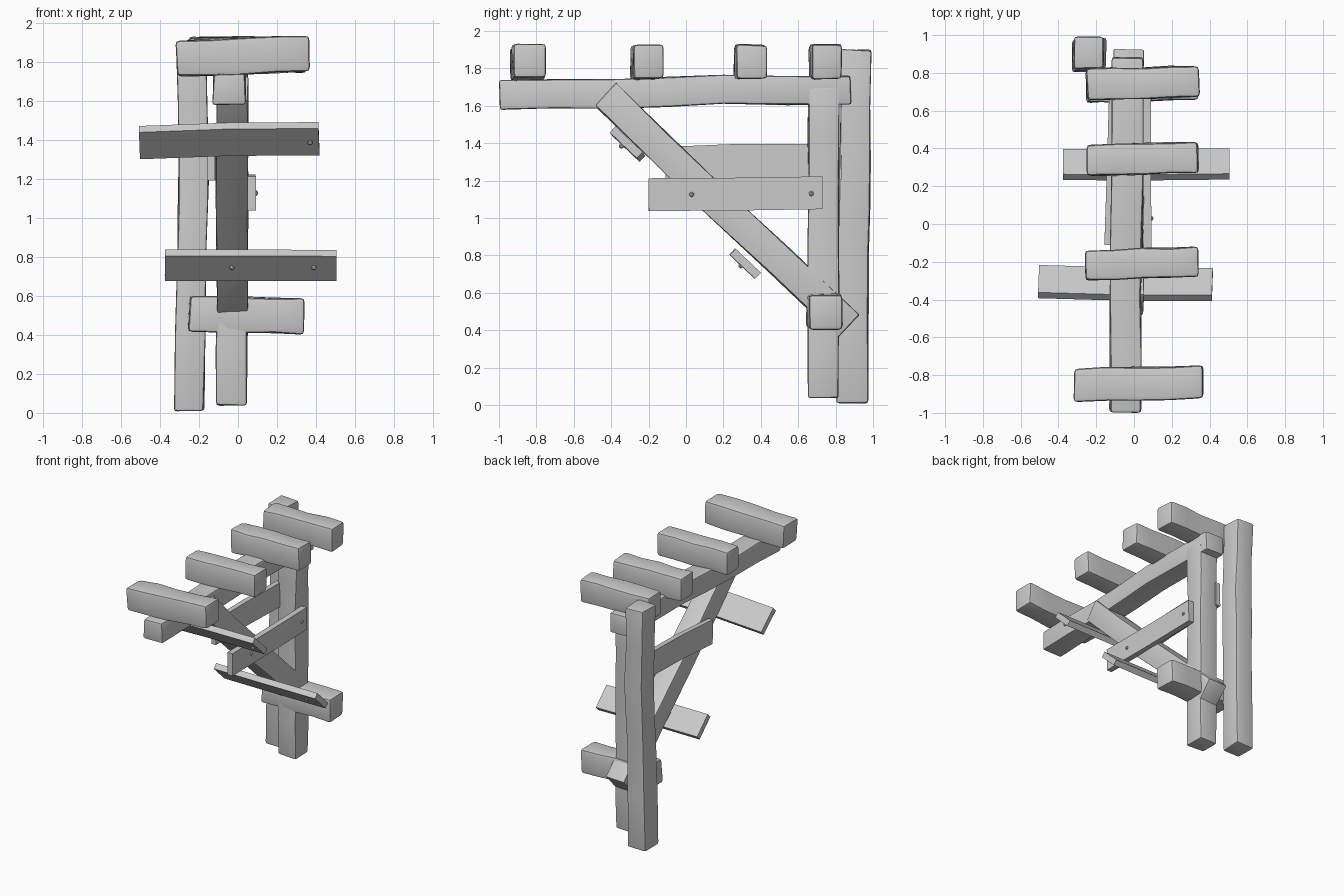
import bpy, bmesh, math, random
from mathutils import Vector

random.seed(4)
if "Cube" in bpy.data.objects:
    bpy.data.objects.remove(bpy.data.objects["Cube"], do_unlink=True)

wood = bpy.data.materials.new("grey_wood")
wood.use_nodes = True
GREY = (0.6, 0.6, 0.6, 1)
wood.diffuse_color = GREY
wood.node_tree.nodes["Principled BSDF"].inputs["Base Color"].default_value = GREY


def finish(bm, name):
    bmesh.ops.recalc_face_normals(bm, faces=bm.faces)
    mesh = bpy.data.meshes.new(name)
    bm.to_mesh(mesh)
    bm.free()
    mesh.materials.append(wood)
    ob = bpy.data.objects.new(name, mesh)
    bpy.context.collection.objects.link(ob)
    bpy.ops.object.select_all(action="DESELECT")
    ob.select_set(True)
    bpy.context.view_layer.objects.active = ob
    bpy.ops.object.shade_smooth_by_angle(angle=math.radians(35))
    return ob


def timber(name, path, width, height, side, steps=1, wobble=0.0, bevel=0.0):
    """Four-sided length of wood swept along a path; side is the width direction."""
    pts = [Vector(p) for p in path]
    line = [a.lerp(b, i / steps) for a, b in zip(pts, pts[1:]) for i in range(steps)]
    line.append(pts[-1])
    along = (pts[-1] - pts[0]).normalized()
    side = Vector(side).normalized()
    side = (side - along * side.dot(along)).normalized()
    up = along.cross(side)
    bm = bmesh.new()
    rings = []
    for p in line:
        ring = []
        for u, v in ((-1, -1), (1, -1), (1, 1), (-1, 1)):
            offset = side * (u * width / 2) + up * (v * height / 2)
            shake = Vector([random.uniform(-wobble, wobble) for _ in range(3)])
            ring.append(bm.verts.new(p + offset + shake))
        rings.append(ring)
    for a, b in zip(rings, rings[1:]):
        for i in range(4):
            j = (i + 1) % 4
            bm.faces.new((a[i], a[j], b[j], b[i]))
    bm.faces.new(rings[0])
    bm.faces.new(rings[-1])
    bmesh.ops.recalc_face_normals(bm, faces=bm.faces)
    if bevel:
        sharp = [e for e in bm.edges if e.calc_face_angle(0) > 0.8]
        bmesh.ops.bevel(bm, geom=sharp, offset=bevel, segments=2,
                        profile=0.6, affect="EDGES")
    return finish(bm, name)


def hewn(name, path, width, height, side, bevel=0.016):
    return timber(name, path, width, height, side, 2, 0.005, bevel)


def nail(name, place):
    bm = bmesh.new()
    bmesh.ops.create_icosphere(bm, subdivisions=1, radius=0.015)
    bmesh.ops.translate(bm, verts=bm.verts, vec=place)
    finish(bm, name)


X, Y = (1, 0, 0), (0, 1, 0)

# Upright posts
hewn("back_post", [(-0.25, 0.89, 0.01), (-0.24, 0.895, 0.8),
                   (-0.225, 0.905, 1.3), (-0.24, 0.905, 1.9)], 0.15, 0.165, X)
hewn("front_post", [(-0.035, 0.735, 0.04), (-0.03, 0.735, 0.6),
                    (-0.035, 0.735, 1.2), (-0.03, 0.735, 1.7)], 0.155, 0.165, X)

# Long top beam and diagonal brace
hewn("top_beam", [(-0.045, -1.0, 1.66), (-0.045, -0.4, 1.665),
                  (-0.035, 0.2, 1.685), (-0.035, 0.88, 1.685)], 0.165, 0.155, X)
hewn("diagonal_brace", [(-0.03, -0.43, 1.66), (-0.03, 0.13, 1.12),
                        (-0.03, 0.87, 0.42)], 0.16, 0.165, X, 0.008)

# Short rails across the top, and the one through the post below
rails = {
    "front_rail": (-0.845, -0.315, 0.365, 1.815, 1.84, 0.175),
    "second_rail": (-0.21, -0.26, 0.34, 1.83, 1.835, 0.16),
    "third_rail": (0.345, -0.25, 0.34, 1.835, 1.835, 0.165),
    "rear_rail": (0.745, -0.25, 0.345, 1.835, 1.835, 0.165),
    "lower_rail": (0.74, -0.25, 0.34, 0.51, 0.495, 0.18),
}
for name, (y, x0, x1, z0, z1, depth) in rails.items():
    mid = ((x0 + x1) / 2, y, (z0 + z1) / 2)
    hewn(name, [(x0, y - 0.008, z0), mid, (x1, y + 0.008, z1)],
         depth, 0.183, Y, 0.022)

# Planks nailed under the brace
slope = (0, 1, -0.95)
timber("upper_plank", [(-0.505, -0.305, 1.385), (-0.05, -0.318, 1.402),
                       (0.415, -0.32, 1.405)], 0.2, 0.045, slope)
timber("lower_plank", [(-0.375, 0.315, 0.757), (0.05, 0.313, 0.757),
                       (0.505, 0.318, 0.755)], 0.185, 0.045, slope)

# Planks on both sides of the brace
timber("left_plank", [(0.07, -0.2, 1.125), (0.068, 0.3, 1.128),
                      (0.066, 0.73, 1.135)], 0.045, 0.175, X)
timber("right_plank", [(-0.137, -0.11, 1.285), (-0.125, 0.25, 1.3),
                       (-0.108, 0.83, 1.3)], 0.04, 0.19, X)

# Nail heads
for i, place in enumerate([(0.37, -0.345, 1.385), (-0.03, 0.294, 0.745),
                           (0.39, 0.294, 0.745), (0.09, 0.03, 1.125),
                           (0.087, 0.67, 1.13)]):
    nail(f"nail_{i + 1}", place)
